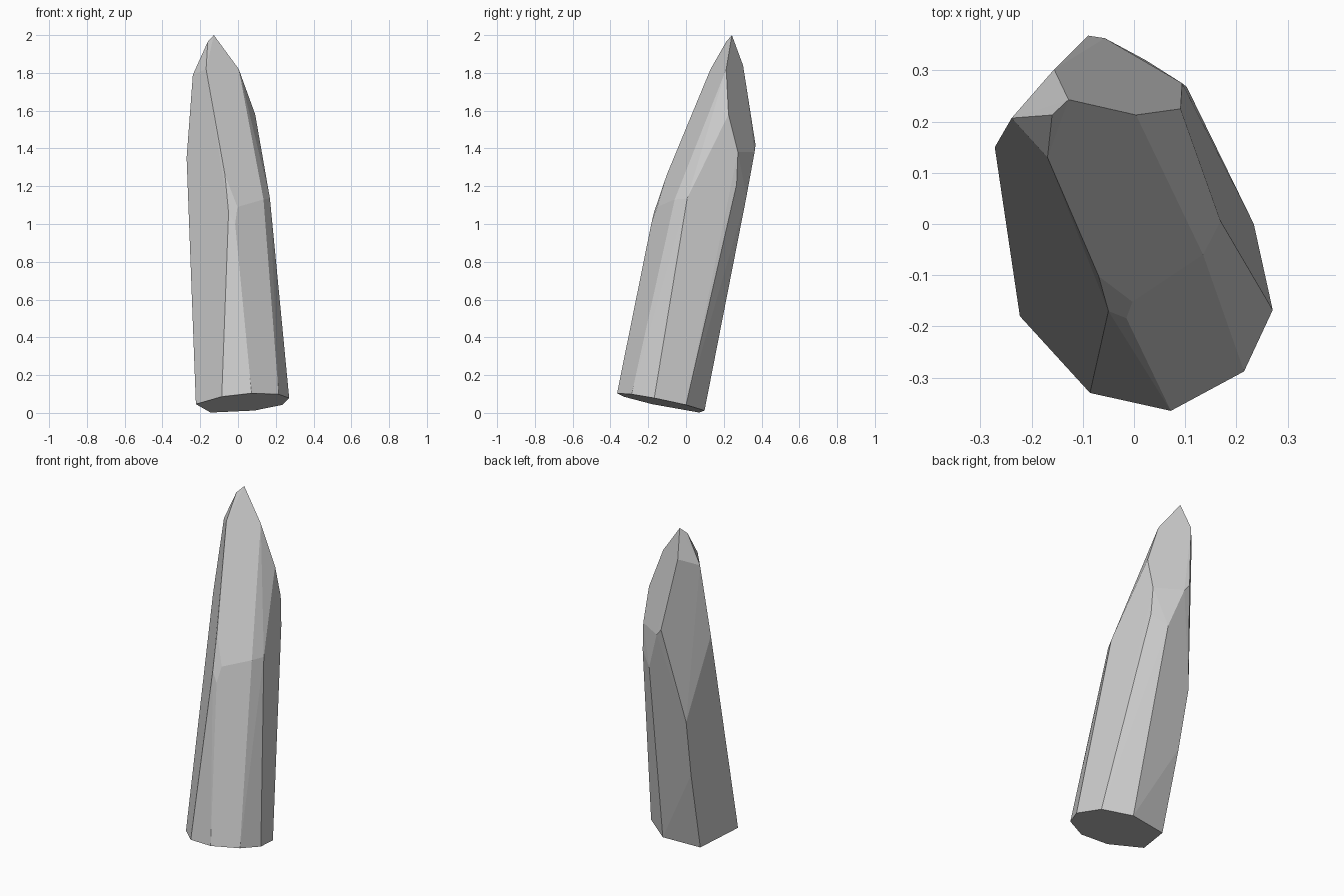
import bpy
import bmesh
import math

default_cube = bpy.data.objects.get("Cube")
if default_cube:
    bpy.data.objects.remove(default_cube, do_unlink=True)


def make_material(name, colour):
    material = bpy.data.materials.new(name)
    material.use_nodes = True
    material.diffuse_color = colour
    shader = material.node_tree.nodes["Principled BSDF"]
    shader.inputs["Base Color"].default_value = colour
    shader.inputs["Roughness"].default_value = 0.8
    return material


def tilted_base(outline):
    """Lift a flat outline onto the sloping cut at the foot of the crystal."""
    return [(x, y, 0.026 + 0.07 * x - 0.2 * y) for x, y in outline]


def faceted_solid(name, corner_groups, material):
    """Wrap the corners in a tight skin, then merge the flat triangles into facets."""
    bm = bmesh.new()
    for group in corner_groups:
        for corner in group:
            bm.verts.new(corner)
    hull = bmesh.ops.convex_hull(bm, input=bm.verts[:])
    unused = {v for v in hull["geom_interior"] + hull["geom_unused"]
              if isinstance(v, bmesh.types.BMVert) and v.is_valid}
    bmesh.ops.delete(bm, geom=list(unused), context="VERTS")
    bmesh.ops.dissolve_limit(bm, angle_limit=math.radians(2),
                             verts=bm.verts[:], edges=bm.edges[:])
    bmesh.ops.recalc_face_normals(bm, faces=bm.faces[:])
    mesh = bpy.data.meshes.new(name)
    bm.to_mesh(mesh)
    bm.free()
    mesh.materials.append(material)
    crystal = bpy.data.objects.new(name, mesh)
    bpy.context.scene.collection.objects.link(crystal)
    return crystal


# Eight-sided foot, cut at a slant
foot = tilted_base([(-.223, -.18), (-.086, -.33), (.072, -.365), (.215, -.288),
                    (.271, -.168), (.234, 0), (.087, .098), (-.145, .07)])

# Front bend, where the shaft starts to lean back
front_bend = [(-.05, -.17, 1.06), (-.015, -.184, 1), (-.003, -.152, 1.09),
              (.135, -.06, 1.13), (.169, .006, 1.135), (-.069, -.102, 1.26)]

# Back corners, from the low chip up to the widest bulge
back_bend = [(-.164, .186, .49), (-.178, .253, .84), (.023, .32, 1.145),
             (.103, .268, 1.21), (.094, .275, 1.38), (-.057, .363, 1.38),
             (-.09, .368, 1.42), (-.272, .15, 1.35)]

# Slanted shoulders and the chisel point
point = [(.091, .225, 1.58), (.004, .213, 1.82), (-.169, .13, 1.82),
         (-.239, .207, 1.79), (-.156, .302, 1.84), (-.16, .213, 1.965),
         (-.128, .243, 2)]

stone = make_material("pale grey stone", (0.6, 0.6, 0.6, 1))
faceted_solid("crystal_shard", [foot, front_bend, back_bend, point], stone)
